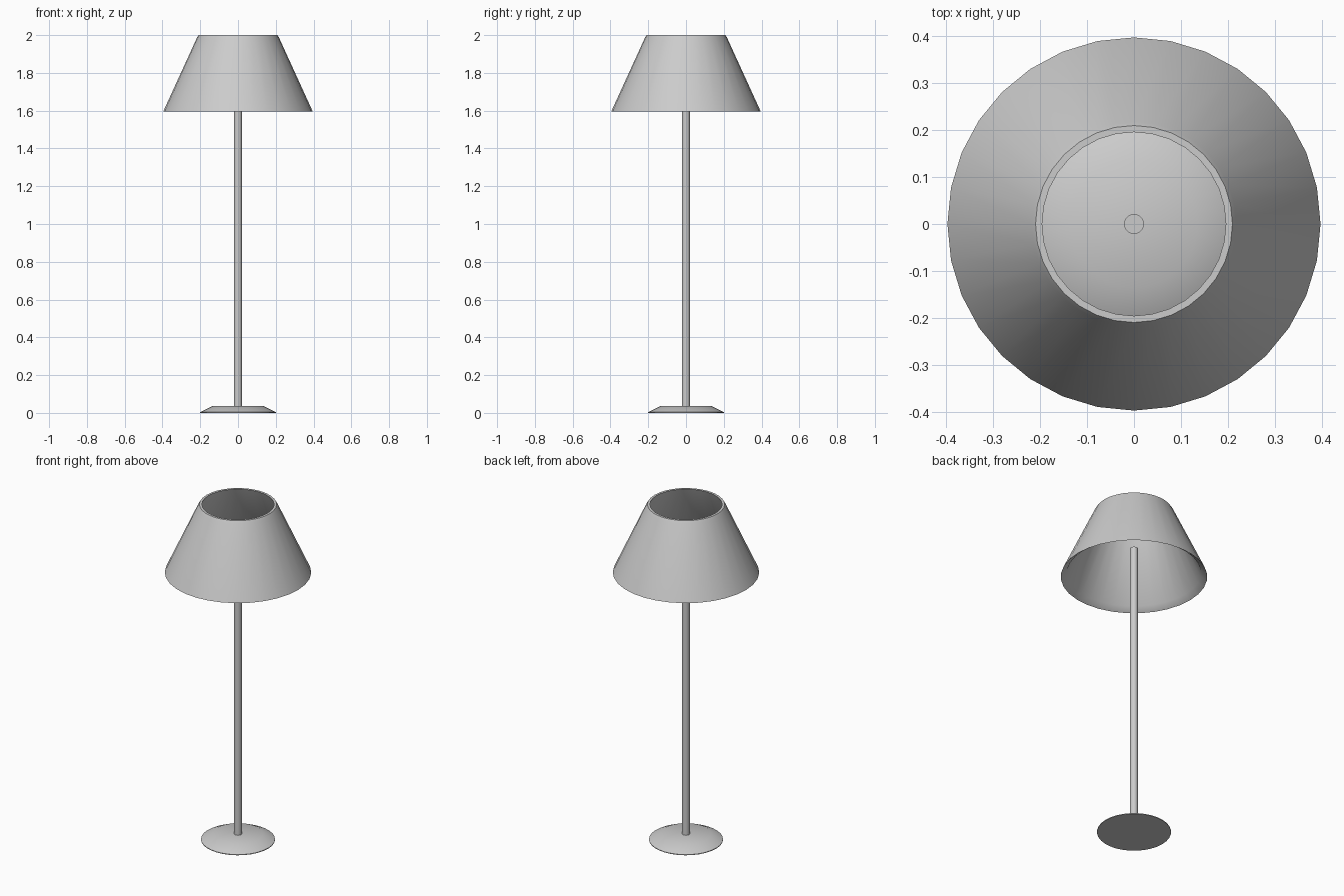
import bpy, bmesh, math

if "Cube" in bpy.data.objects:
    bpy.data.objects.remove(bpy.data.objects["Cube"])


def lathe(name, profile, sides=32, closed=False, smooth=50):
    """Spin a (radius, z) profile around the z axis."""
    bm = bmesh.new()
    verts = [bm.verts.new((r, 0, z)) for r, z in profile]
    pairs = list(zip(verts, verts[1:]))
    if closed:
        pairs.append((verts[-1], verts[0]))
    edges = [bm.edges.new(p) for p in pairs]
    bmesh.ops.spin(bm, geom=verts + edges, cent=(0, 0, 0), axis=(0, 0, 1),
                   angle=math.tau, steps=sides, use_merge=False)
    bmesh.ops.remove_doubles(bm, verts=bm.verts, dist=1e-4)
    bmesh.ops.recalc_face_normals(bm, faces=bm.faces)
    mesh = bpy.data.meshes.new(name)
    bm.to_mesh(mesh)
    bm.free()
    obj = bpy.data.objects.new(name, mesh)
    bpy.context.collection.objects.link(obj)
    bpy.ops.object.select_all(action='DESELECT')
    obj.select_set(True)
    bpy.context.view_layer.objects.active = obj
    bpy.ops.object.shade_smooth_by_angle(angle=math.radians(smooth))
    return obj


# Low domed foot
lathe("base", [(0, 0), (0.2, 0), (0.2, 0.004), (0.135, 0.036), (0, 0.036)])

# Thin pole ending inside the shade
lathe("pole", [(0, 0.03), (0.021, 0.03), (0.021, 1.77), (0, 1.77)])

# Open conical shade with wall thickness, softened top rim and angled lower lip
lathe("shade", [(0.396, 1.595), (0.217, 1.987), (0.209, 2.0),
                (0.195, 2.0), (0.362, 1.62)], closed=True)
